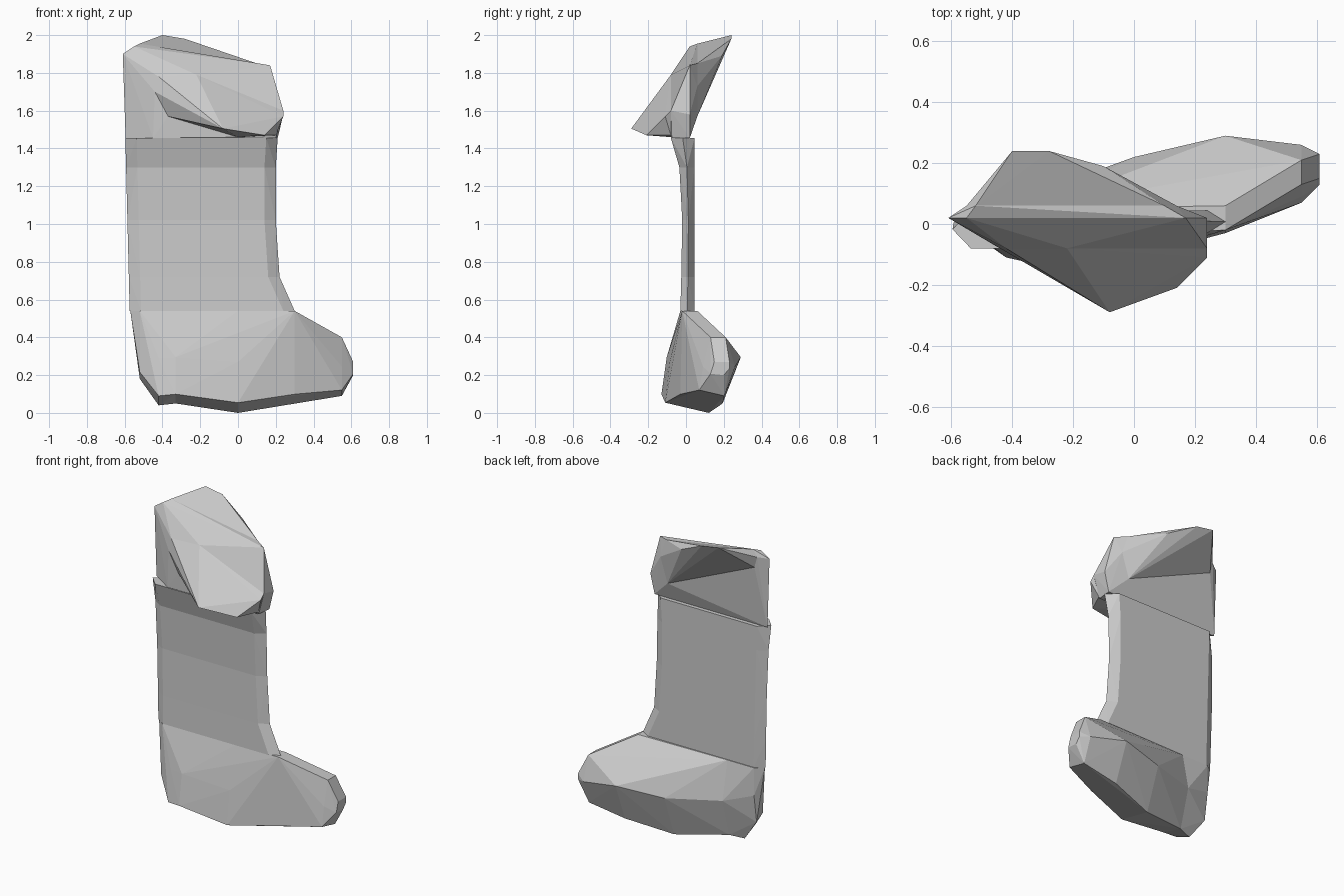
import bpy
import bmesh

cube = bpy.data.objects.get("Cube")
if cube:
    bpy.data.objects.remove(cube, do_unlink=True)

grey = bpy.data.materials.new("plain grey")
grey.use_nodes = True
colour = (0.6, 0.6, 0.6, 1)
grey.diffuse_color = colour
grey.node_tree.nodes["Principled BSDF"].inputs["Base Color"].default_value = colour


def faceted_block(name, points):
    """Convex faceted solid wrapped around a few corner points."""
    bm = bmesh.new()
    for point in points:
        bm.verts.new(point)
    hull = bmesh.ops.convex_hull(bm, input=bm.verts)
    unused = [item for item in hull["geom_interior"]
              if isinstance(item, bmesh.types.BMVert)]
    bmesh.ops.delete(bm, geom=unused, context="VERTS")
    bmesh.ops.recalc_face_normals(bm, faces=bm.faces)
    mesh = bpy.data.meshes.new(name)
    bm.to_mesh(mesh)
    bm.free()
    mesh.materials.append(grey)
    obj = bpy.data.objects.new(name, mesh)
    bpy.context.collection.objects.link(obj)


def leg_level(height, right, front):
    """Flat section of the leg, pinched at both side edges."""
    left = -0.56 - height / 40
    back = 0.045
    middle = (front + back) / 2
    inset = 0.06
    points = [(left, middle, height), (right, middle, height)]
    for y in (front, back):
        points += [(left + inset, y, height), (right - inset, y, height)]
    return points


def foot_slice(x, front, back, low, high, ridge):
    """Slice across the foot: narrow top ridge, full back, steep front."""
    middle = (low + high) / 2
    crest = 0.04
    return [(x, ridge - crest, high), (x, ridge + crest, high),
            (x, back, middle),
            (x, front + 0.7 * (back - front), low),
            (x, front, low + 0.1 * (high - low)),
            (x, front + 0.2 * (ridge - front), middle)]


def upright_outline(y, corners):
    """Outline standing upright at one depth."""
    return [(x, y, z) for x, z in corners]


# Leg, as stacked flat bands sharing their levels
ankle_height = 0.54
levels = [leg_level(ankle_height, right=0.3, front=-0.03),
          leg_level(height=0.72, right=0.22, front=-0.025),
          leg_level(height=1.02, right=0.2, front=-0.02),
          leg_level(height=1.3, right=0.2, front=-0.035),
          leg_level(height=1.455, right=0.21, front=-0.08)]
bands = ["ankle_band", "lower_leg_band", "middle_leg_band", "upper_leg_band"]
for band, lower, upper in zip(bands, levels, levels[1:]):
    faceted_block(band, lower + upper)

# Cuff body, between the rims of its two folds
front_rim = upright_outline(-0.08, [
    (-0.44, 1.7), (-0.42, 1.78), (-0.22, 1.79), (0.24, 1.6),
    (0.2, 1.47), (0, 1.46), (-0.37, 1.57)])
back_rim = upright_outline(0.06, [
    (-0.53, 1.84), (-0.55, 1.91), (-0.52, 1.955),
    (0.1, 1.85), (0.14, 1.73), (0.09, 1.57)])
silhouette = upright_outline(0.02, [
    (-0.595, 1.455), (0.21, 1.455), (0.24, 1.58),
    (0.17, 1.84), (-0.61, 1.9), (-0.55, 1.94)])
bottom_edge = [(x, -0.075, 1.455) for x in (-0.45, 0.2)]
faceted_block("cuff", front_rim + back_rim + silhouette + bottom_edge)

# Flared folds of the cuff
front_tips = [(-0.08, -0.29, 1.505), (0.14, -0.21, 1.47), (0.24, -0.11, 1.57)]
faceted_block("front_cuff_fold", front_rim + front_tips)
back_tips = [(-0.4, 0.24, 2), (-0.28, 0.24, 1.98), (-0.1, 0.19, 1.89)]
faceted_block("back_cuff_fold", back_rim + back_tips)

# Heel and foot, meeting at a shared slice
instep = foot_slice(x=-0.33, front=-0.13, back=0.1, low=0.05,
                    high=ankle_height, ridge=0.01)
heel_back = foot_slice(x=-0.42, front=-0.11, back=0.05, low=0.04,
                       high=ankle_height, ridge=0.01)
heel_side = foot_slice(x=-0.52, front=-0.04, back=0.05, low=0.18,
                       high=ankle_height, ridge=0.01)
faceted_block("heel", instep + heel_back + heel_side
              + [(-0.57, 0.01, ankle_height)])

arch = foot_slice(x=0, front=-0.11, back=0.22, low=0,
                  high=ankle_height, ridge=0.01)
ball = foot_slice(x=0.3, front=-0.03, back=0.29, low=0.05,
                  high=ankle_height, ridge=0.02)
toes = foot_slice(x=0.55, front=0.07, back=0.26, low=0.09,
                  high=0.4, ridge=0.17)
toe_tip = foot_slice(x=0.61, front=0.13, back=0.23, low=0.2,
                     high=0.27, ridge=0.19)
faceted_block("foot", instep + arch + ball + toes + toe_tip)
